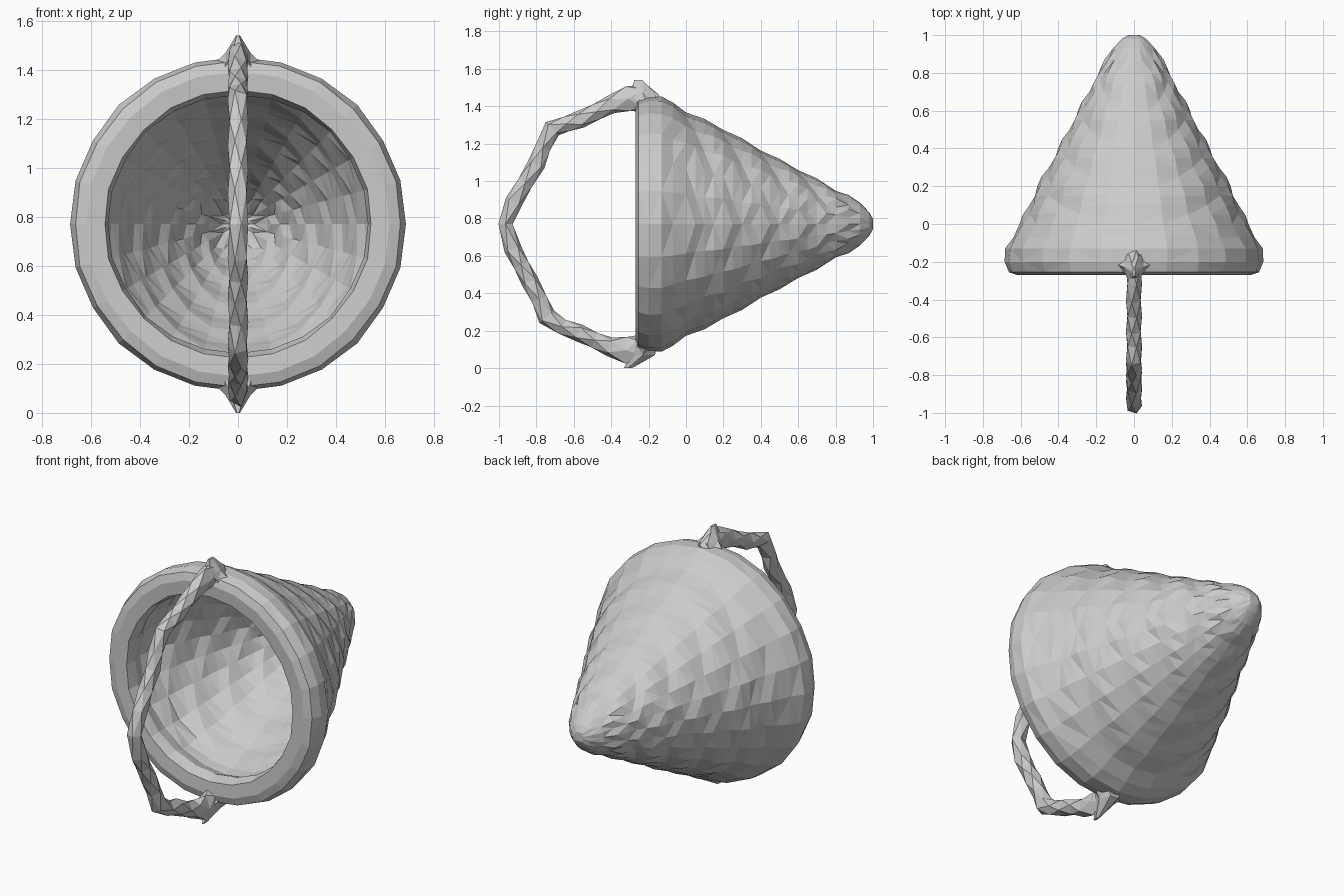
import bpy, bmesh, math
from mathutils import Vector

if "Cube" in bpy.data.objects:
    bpy.data.objects.remove(bpy.data.objects["Cube"])

CZ = 0.77      # height of the cone axis
SIDES = 24


def finish(name, bm):
    bmesh.ops.triangulate(bm, faces=[f for f in bm.faces if len(f.verts) == 4])
    bmesh.ops.recalc_face_normals(bm, faces=bm.faces)
    mesh = bpy.data.meshes.new(name)
    bm.to_mesh(mesh)
    bm.free()
    ob = bpy.data.objects.new(name, mesh)
    bpy.context.collection.objects.link(ob)
    return ob


def skin(bm, rings):
    for a, b in zip(rings, rings[1:]):
        n = len(a)
        for i in range(n):
            j = (i + 1) % n
            bm.faces.new((a[i], a[j], b[j], b[i]))
    bm.faces.new(rings[0])
    bm.faces.new(rings[-1])


# Hollow cone: one profile running from outer tip, over the rim, to inner tip
outer = [(1.0, .03), (.98, .065), (.93, .113), (.87, .15), (.8, .187), (.7, .235),
         (.6, .297), (.5, .34), (.4, .402), (.3, .45), (.2, .512), (.1, .553),
         (0, .606), (-.07, .645), (-.13, .68), (-.2, .685)]
rim = [(-.255, .665), (-.27, .62), (-.265, .545), (-.2, .53)]
inner = [(-.12, .555), (0, .535), (.1, .485), (.2, .442), (.3, .385), (.4, .335),
         (.5, .275), (.6, .228), (.7, .17), (.8, .12), (.88, .06), (.9, .02)]
profile = []
for p, q in zip(outer + rim + inner, (outer + rim + inner)[1:]):
    profile.append(p)
    if abs(p[0] - q[0]) > .08:      # extra ring halfway for the woven relief
        profile.append(((p[0] + q[0]) / 2, (p[1] + q[1]) / 2))
profile.append(inner[-1])
bm = bmesh.new()
rings = []
for y, r in profile:
    ring = []
    for i in range(SIDES):
        a = 2 * math.pi * i / SIDES
        # woven ridges in a chevron pattern pointing to the tip
        wave = math.sin(2 * math.pi * (y + .35 * abs(math.sin(a))) / .2)
        rr = r + (.009 if -.1 < y < .9 else .003) * wave
        ring.append(bm.verts.new((rr * math.cos(a), y, CZ + rr * math.sin(a))))
    rings.append(ring)
skin(bm, rings)
finish("basket_cone", bm)

# Arched handle: twisted tube, path given as (y, z, radius), ends set into the rim
path = [(-.17, 1.41, .06), (-.23, 1.445, .08), (-.31, 1.44, .07), (-.40, 1.41, .052),
        (-.48, 1.37, .046), (-.565, 1.33, .05), (-.64, 1.305, .043), (-.715, 1.28, .052),
        (-.765, 1.18, .043), (-.80, 1.09, .05), (-.86, .99, .044), (-.92, .89, .05),
        (-.965, .77, .04), (-.925, .635, .05), (-.88, .55, .044), (-.835, .465, .05),
        (-.785, .37, .044), (-.745, .275, .054), (-.66, .22, .043), (-.575, .19, .05),
        (-.49, .15, .044), (-.41, .115, .054), (-.32, .095, .075), (-.25, .11, .07),
        (-.18, .13, .055)]
bm = bmesh.new()
rings = []
for k, (y, z, r) in enumerate(path):
    p, q = path[max(k - 1, 0)], path[min(k + 1, len(path) - 1)]
    t = Vector((0, q[0] - p[0], q[1] - p[1])).normalized()
    up = t.cross(Vector((1, 0, 0)))
    ring = []
    for i in range(5):
        a = 2 * math.pi / 5 * (i + .5 * k)
        off = Vector((.042 * math.cos(a), 0, 0)) + up * (r * math.sin(a))
        ring.append(bm.verts.new(Vector((0, y, z)) + off))
    rings.append(ring)
skin(bm, rings)
finish("handle", bm)


# Pointed knots joining the handle to the rim
def knot(name, side, tip_y):
    bm = bmesh.new()
    levels = [(.60, -.21, .11, .06), (.65, -.21, .10, .06),
              (.70, -.23, .05, .075), (.77, tip_y, .008, .025)]
    rings = []
    for z, y, rx, ry in levels:
        rings.append([bm.verts.new((rx * math.cos(a), y + ry * math.sin(a), CZ + side * z))
                      for a in (math.pi / 3 * i for i in range(6))])
    skin(bm, rings)
    finish(name, bm)


knot("top_knot", 1, -.255)
knot("bottom_knot", -1, -.31)
